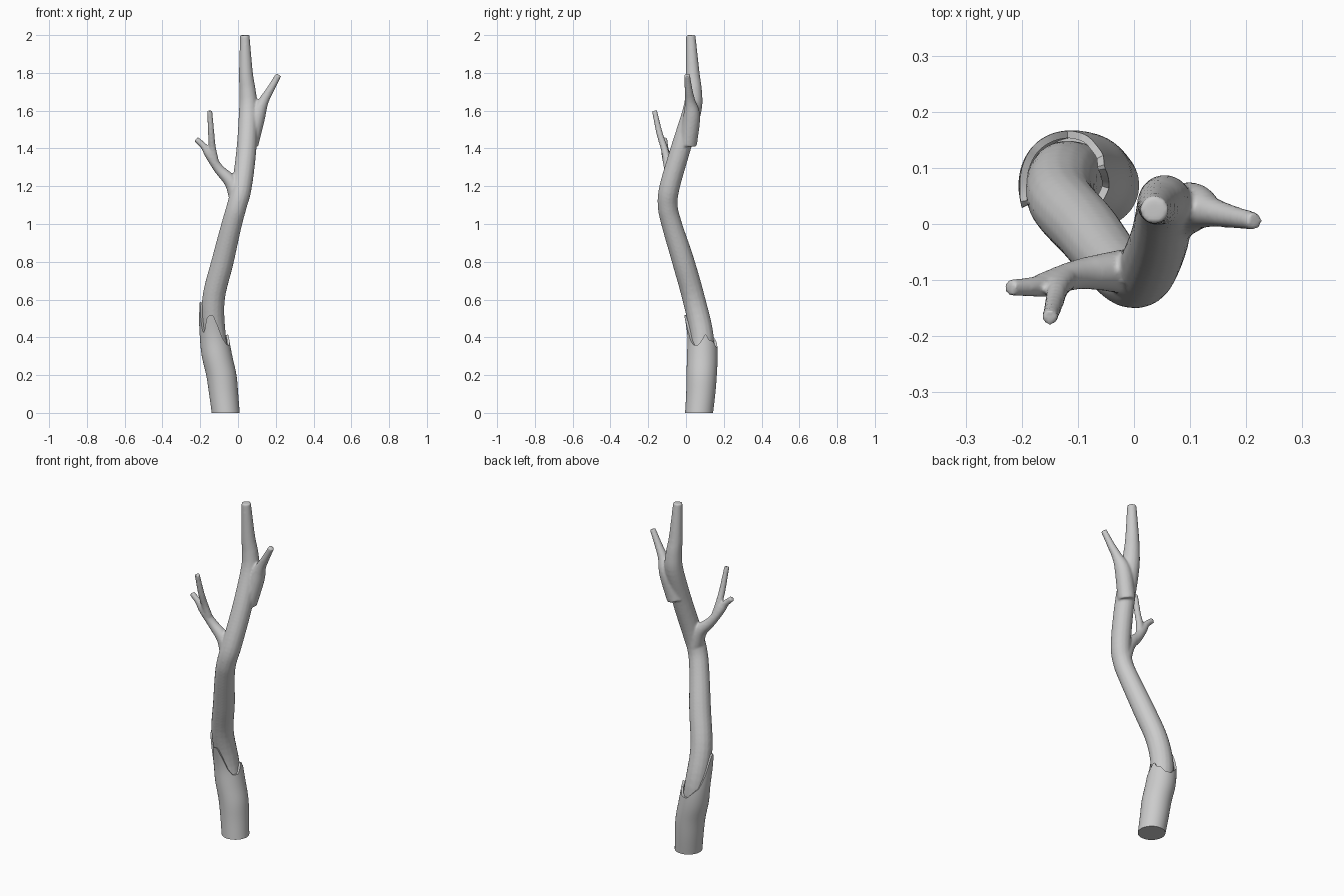
import bpy, bmesh, math
from mathutils import Vector

if "Cube" in bpy.data.objects:
    bpy.data.objects.remove(bpy.data.objects["Cube"])


def spline(keys, steps):
    """Catmull-Rom resampling of (x, y, z, radius) keys."""
    k = [Vector(p) for p in keys]
    k = [2 * k[0] - k[1]] + k + [2 * k[-1] - k[-2]]
    out = []
    for i in range(1, len(k) - 2):
        a, b, c, d = k[i - 1:i + 3]
        for s in range(steps):
            t = s / steps
            out.append(0.5 * (2 * b + (c - a) * t + (2 * a - 5 * b + 4 * c - d) * t * t
                              + (3 * b - a - 3 * c + d) * t ** 3))
    return out + [k[-2]]


def bridge(bm, rings):
    for a, b in zip(rings, rings[1:]):
        for i in range(len(a)):
            j = (i + 1) % len(a)
            bm.faces.new((a[i], a[j], b[j], b[i]))


def add_limb(bm, keys, sides=16, steps=5):
    """Tapered capped tube along a smooth path."""
    pts = spline(keys, steps)
    rings = []
    side = Vector((1, 0, 0))
    for i, p in enumerate(pts):
        t = (pts[min(i + 1, len(pts) - 1)].xyz - pts[max(i - 1, 0)].xyz).normalized()
        side = (side - t * side.dot(t)).normalized()
        up = t.cross(side)
        rings.append([bm.verts.new(p.xyz + p.w * (side * math.cos(a) + up * math.sin(a)))
                      for a in (2 * math.pi * n / sides for n in range(sides))])
    bridge(bm, rings)
    bm.faces.new(rings[0][::-1])
    bm.faces.new(rings[-1])


def lerp_table(table, v):
    for (a, fa), (b, fb) in zip(table, table[1:]):
        if v <= b:
            return fa + (fb - fa) * (v - a) / (b - a)
    return table[-1][1]


def finish(bm, name, angle):
    bmesh.ops.recalc_face_normals(bm, faces=bm.faces)
    me = bpy.data.meshes.new(name)
    bm.to_mesh(me)
    bm.free()
    ob = bpy.data.objects.new(name, me)
    bpy.context.collection.objects.link(ob)
    bpy.ops.object.select_all(action='DESELECT')
    bpy.context.view_layer.objects.active = ob
    ob.select_set(True)
    bpy.ops.object.shade_smooth_by_angle(angle=math.radians(angle))
    return ob


# Trunk and branches, fused into one skin
bm = bmesh.new()
add_limb(bm, [(-.09, .083, .2, .06), (-.125, .085, .4, .062), (-.13, .042, .6, .06),
              (-.082, -.014, .8, .059), (-.033, -.076, 1, .054), (-.005, -.097, 1.1, .053),
              (.02, -.086, 1.2, .054), (.045, -.028, 1.4, .053), (.055, .032, 1.6, .05),
              (.051, .041, 1.7, .044), (.042, .035, 1.8, .037), (.036, .025, 2, .025)])
# left branch
add_limb(bm, [(0, -.088, 1.13, .045), (-.035, -.085, 1.22, .037), (-.1, -.09, 1.29, .027),
              (-.155, -.107, 1.37, .023), (-.18, -.112, 1.41, .018), (-.222, -.113, 1.45, .015)])
# left twig
add_limb(bm, [(-.12, -.096, 1.32, .022), (-.135, -.115, 1.4, .019),
              (-.142, -.14, 1.48, .017), (-.15, -.167, 1.6, .014)])
# right branch
add_limb(bm, [(.06, .01, 1.42, .048), (.1, .03, 1.57, .045), (.135, .022, 1.65, .028),
              (.17, .014, 1.71, .021), (.215, .005, 1.79, .016)])
trunk = finish(bm, "trunk_and_branches", 50)
rm = trunk.modifiers.new("fuse", 'REMESH')
rm.mode = 'VOXEL'
rm.voxel_size = 0.006
rm.use_smooth_shade = True
sm = trunk.modifiers.new("soften_joints", 'SMOOTH')
sm.factor = 0.5
sm.iterations = 5

# Torn bark sheath around the foot: rim height by angle (degrees, 0 = +x)
rim = [(0, .39), (15, .42), (28, .385), (45, .38), (65, .35), (90, .35), (110, .38), (135, .41),
       (155, .48), (172, .56), (186, .59), (200, .57), (212, .47), (222, .42), (232, .44),
       (242, .5), (258, .52), (272, .515), (288, .46), (305, .39), (322, .36), (345, .36), (360, .39)]
path = spline([(-.065, .069, 0, .074), (-.076, .078, .1, .077), (-.088, .083, .2, .08),
               (-.111, .086, .3, .081), (-.125, .085, .4, .077), (-.132, .068, .5, .074),
               (-.13, .044, .6, .072)], 4)
axis_x = [(p.z, p.x) for p in path]
axis_y = [(p.z, p.y) for p in path]
radius = [(p.z, p.w) for p in path]
SIDES, ROWS = 64, 16


def sheath_ring(bm, v, inset, base=0.0):
    ring = []
    for n in range(SIDES):
        a = 2 * math.pi * n / SIDES
        z = base + (lerp_table(rim, math.degrees(a)) - base) * v
        r = lerp_table(radius, z) - inset
        ring.append(bm.verts.new((lerp_table(axis_x, z) + r * math.cos(a),
                                  lerp_table(axis_y, z) + r * math.sin(a), z)))
    return ring


bm = bmesh.new()
rings = [sheath_ring(bm, i / ROWS, 0) for i in range(ROWS + 1)]
rings += [sheath_ring(bm, v, .013, .28) for v in (.98, .6, .3, 0)]
bridge(bm, rings)
bm.faces.new(rings[0][::-1])
bm.faces.new(rings[-1])
finish(bm, "torn_bark_sheath", 40)
